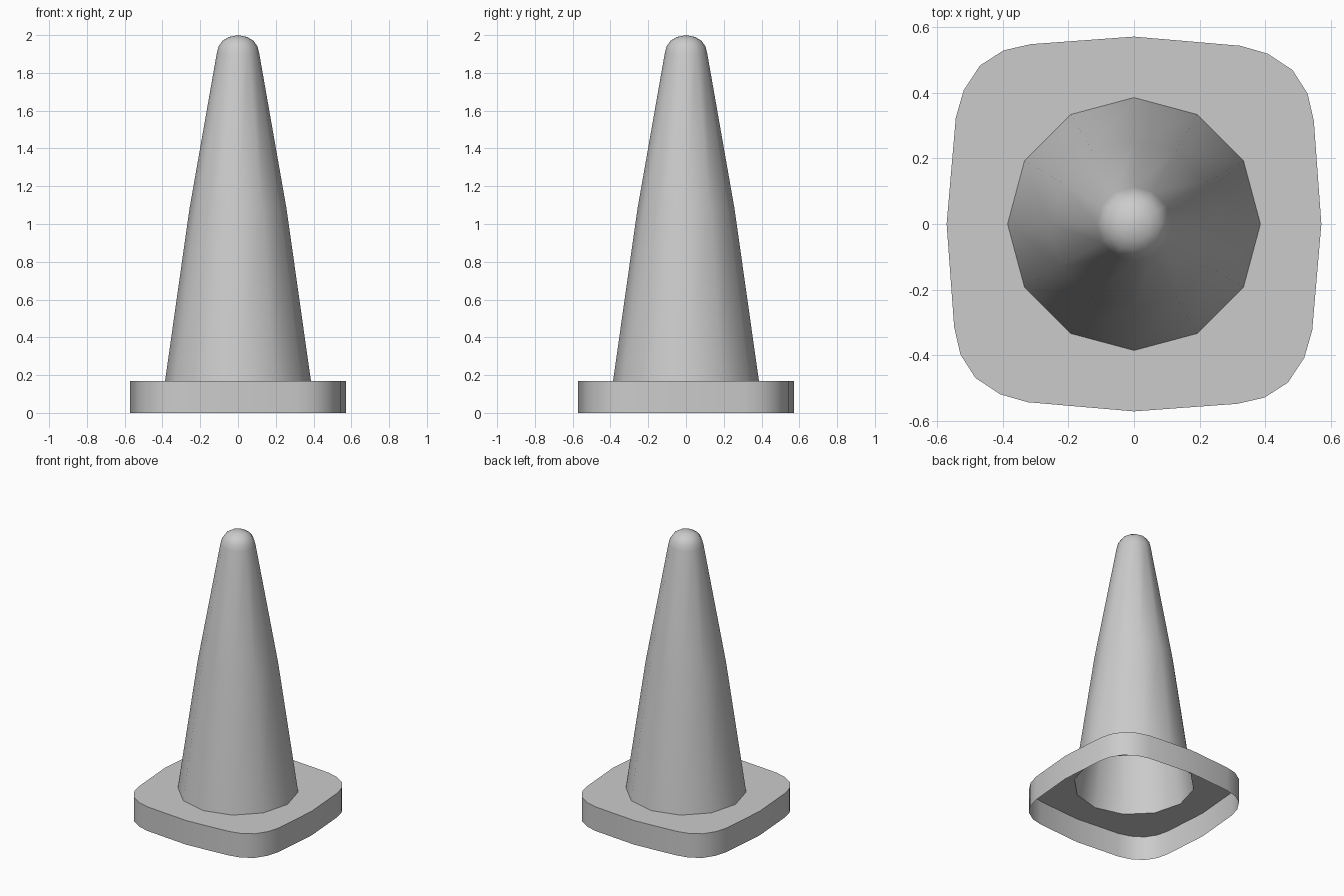
import bpy, bmesh
from math import sin, cos, pi, radians

if "Cube" in bpy.data.objects:
    bpy.data.objects.remove(bpy.data.objects["Cube"])

SIDES = 12
BASE_TOP = 0.17


def finish(bm, name):
    mesh = bpy.data.meshes.new(name)
    bm.to_mesh(mesh)
    bm.free()
    obj = bpy.data.objects.new(name, mesh)
    bpy.context.collection.objects.link(obj)
    bpy.ops.object.select_all(action='DESELECT')
    bpy.context.view_layer.objects.active = obj
    obj.select_set(True)
    bpy.ops.object.shade_smooth_by_angle(angle=radians(40))
    return obj


def ring(bm, points, z):
    return [bm.verts.new((x, y, z)) for x, y in points]


def circle(r):
    return [(r * cos(2 * pi * i / SIDES), r * sin(2 * pi * i / SIDES)) for i in range(SIDES)]


def skin(bm, low, high):
    n = len(low)
    for i in range(n):
        j = (i + 1) % n
        bm.faces.new((low[i], low[j], high[j], high[i]))


# Hollow cone with slightly bulging sides and a rounded tip
profile = [(0.386, BASE_TOP), (0.257, 1.08), (0.113, 1.90), (0.103, 1.94),
           (0.082, 1.97), (0.05, 1.99)]
bm = bmesh.new()
rings = [ring(bm, circle(r), z) for r, z in profile]
for low, high in zip(rings, rings[1:]):
    skin(bm, low, high)
tip = bm.verts.new((0, 0, 2.0))
last = rings[-1]
for i in range(SIDES):
    bm.faces.new((last[i], last[(i + 1) % SIDES], tip))
finish(bm, "cone_body")

# Rounded square base: one quarter outline, repeated four times
quarter = [(0.572, 0), (0.549, 0.315), (0.53, 0.398), (0.484, 0.47),
           (0.408, 0.52), (0.325, 0.544)]
outline = []
for k in range(4):
    outline += quarter
    quarter = [(-y, x) for x, y in quarter]

bm = bmesh.new()
top = ring(bm, outline, BASE_TOP)
skin(bm, ring(bm, outline, 0), top)
inner = ring(bm, circle(0.386), BASE_TOP)
# Top plate: each cone side meets two outline segments
for i in range(SIDES):
    a, b, c = top[2 * i], top[2 * i + 1], top[(2 * i + 2) % 24]
    p, q = inner[i], inner[(i + 1) % SIDES]
    bm.faces.new((p, a, b))
    bm.faces.new((p, b, q))
    bm.faces.new((q, b, c))
bmesh.ops.recalc_face_normals(bm, faces=bm.faces)
if max(bm.faces, key=lambda f: f.calc_center_median().z).normal.z < 0:
    bmesh.ops.reverse_faces(bm, faces=bm.faces)
finish(bm, "base")
